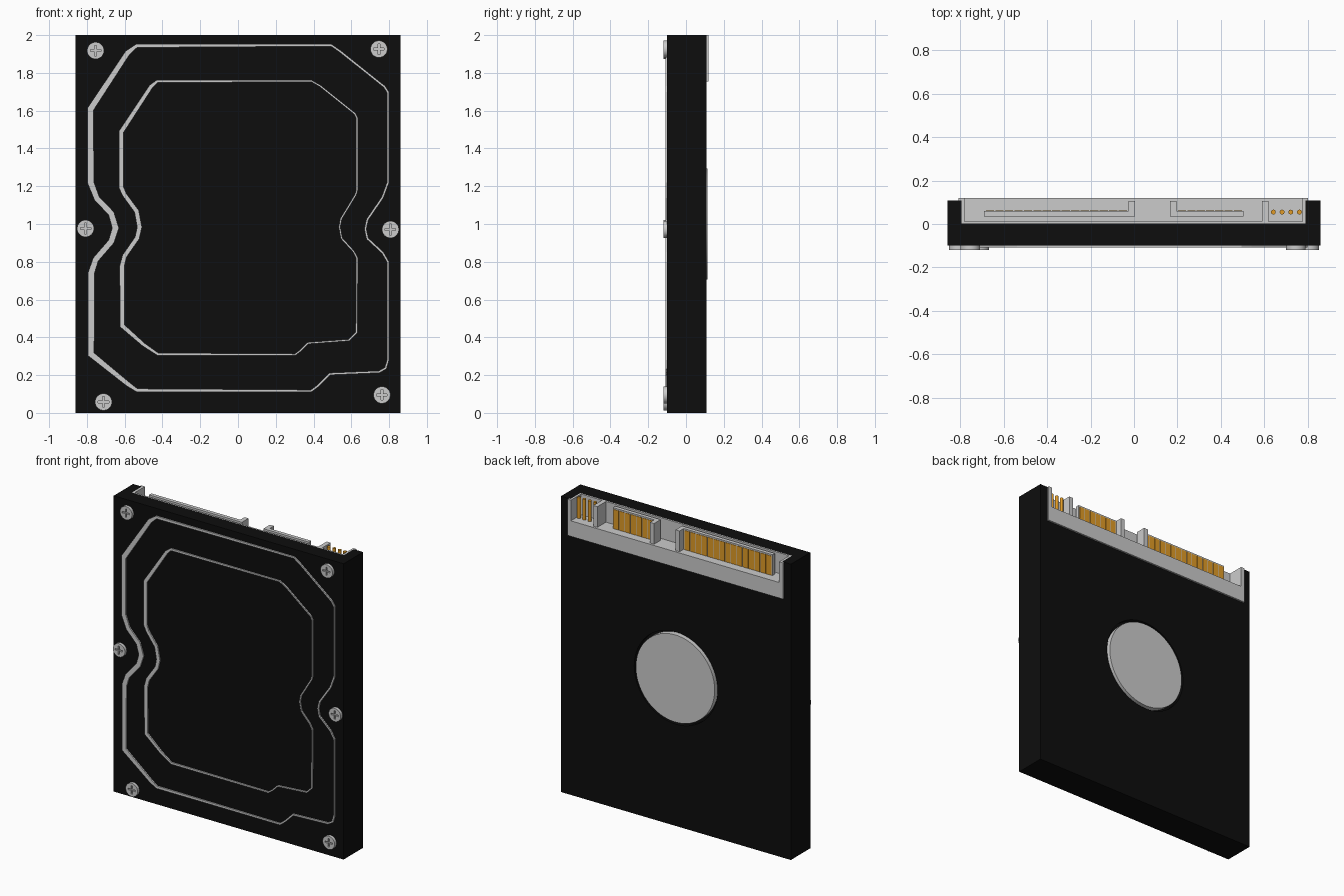
import bpy, bmesh, math
from mathutils import Vector

if "Cube" in bpy.data.objects:
    bpy.data.objects.remove(bpy.data.objects["Cube"])


def material(name, rgb):
    m = bpy.data.materials.new(name)
    m.diffuse_color = (*rgb, 1)
    m.use_nodes = True
    m.node_tree.nodes["Principled BSDF"].inputs["Base Color"].default_value = m.diffuse_color
    return m


BLACK = material("black_casing", (0.004, 0.004, 0.004))
GOLD = material("gold_contact", (0.75, 0.33, 0.02))


def finish(name, bm, mat=None):
    bmesh.ops.recalc_face_normals(bm, faces=bm.faces)
    me = bpy.data.meshes.new(name)
    bm.to_mesh(me)
    bm.free()
    ob = bpy.data.objects.new(name, me)
    bpy.context.collection.objects.link(ob)
    if mat:
        me.materials.append(mat)
    return ob


def add_box(bm, x0, x1, y0, y1, z0, z1):
    vs = bmesh.ops.create_cube(bm, size=1)["verts"]
    for v in vs:
        v.co = ((x0 + x1) / 2 + v.co.x * (x1 - x0),
                (y0 + y1) / 2 + v.co.y * (y1 - y0),
                (z0 + z1) / 2 + v.co.z * (z1 - z0))


def boxes(name, dims, mat=None):
    bm = bmesh.new()
    for d in dims:
        add_box(bm, *d)
    return finish(name, bm, mat)


def cylinder(name, loc, radius, depth, axis="Y", sides=32, mat=None):
    rot = (math.pi / 2, 0, 0) if axis == "Y" else (0, 0, 0)
    bpy.ops.mesh.primitive_cylinder_add(vertices=sides, radius=radius, depth=depth,
                                        location=loc, rotation=rot)
    ob = bpy.context.object
    ob.name = name
    if mat:
        ob.data.materials.append(mat)
    bpy.ops.object.shade_smooth_by_angle(angle=math.radians(30))
    return ob


def cut(ob, cutter):
    mod = ob.modifiers.new("cut", "BOOLEAN")
    mod.operation = "DIFFERENCE"
    mod.solver = "EXACT"
    mod.object = cutter
    bpy.context.view_layer.objects.active = ob
    bpy.ops.object.modifier_apply(modifier=mod.name)
    bpy.data.objects.remove(cutter, do_unlink=True)


# Casing with connector notch and round recess on the back
BACK = 0.108
casing = boxes("casing", [(-0.86, 0.86, -0.1, BACK, 0, 2)], BLACK)
cut(casing, boxes("notch_cutter", [(-0.795, 0.79, 0.003, 0.3, 1.77, 2.1)]))
cut(casing, cylinder("recess_cutter", (0, BACK, 1), 0.312, 0.06, sides=64))

# Spindle cover disc
cylinder("spindle_disc", (0, 0.094, 1), 0.295, 0.042, sides=64)


# Raised trim outlines on the lid, wider on the left side
def trim(name, pts, base, extra):
    pts = [Vector(p) for p in pts]
    n = len(pts)
    inner = []
    for i, p in enumerate(pts):
        a = (p - pts[i - 1]).normalized()
        b = (pts[(i + 1) % n] - p).normalized()
        t = (a + b).normalized()
        normal = Vector((-t.y, t.x))
        w = base + extra * max(0, normal.x)
        inner.append(p + normal * w / max(0.5, a.dot(t)))
    bm = bmesh.new()
    rings = [[bm.verts.new((p.x, y, p.y)) for p in ring]
             for ring, y in ((pts, -0.095), (pts, -0.109), (inner, -0.109), (inner, -0.095))]
    for k in range(4):
        r, s = rings[k], rings[(k + 1) % 4]
        for i in range(n):
            j = (i + 1) % n
            bm.faces.new((r[i], r[j], s[j], s[i]))
    return finish(name, bm)


OUTER = [(-.54, 1.952), (-.595, 1.915), (-.797, 1.614), (-.797, 1.217), (-.76, 1.127),
         (-.685, 1.048), (-.666, .979), (-.685, .915), (-.767, .82), (-.793, .746),
         (-.793, .302), (-.59, .143), (-.537, .111), (.389, .111), (.426, .138),
         (.489, .201), (.749, .212), (.786, .233), (.8, .28), (.8, .8), (.77, .852),
         (.69, .926), (.68, .974), (.69, 1.021), (.77, 1.138), (.8, 1.22), (.8, 1.698),
         (.78, 1.73), (.542, 1.92), (.495, 1.952)]
INNER = [(-.431, 1.762), (-.468, 1.735), (-.63, 1.492), (-.63, 1.19), (-.61, 1.148),
         (-.548, 1.063), (-.534, .984), (-.545, .931), (-.611, .836), (-.627, .778),
         (-.624, .455), (-.505, .354), (-.426, .304), (.304, .304), (.336, .328),
         (.373, .365), (.59, .381), (.632, .423), (.635, .82), (.616, .857),
         (.553, .926), (.542, .984), (.55, 1.026), (.627, 1.153), (.635, 1.18),
         (.635, 1.561), (.622, 1.587), (.437, 1.735), (.389, 1.762)]
trim("outer_trim", OUTER, 0.011, 0.023)
trim("inner_trim", INNER, 0.009, 0.016)

# Lid screws with cross recess
for i, (x, z) in enumerate([(-.754, 1.918), (.746, 1.926), (-.807, .976),
                            (.807, .971), (-.712, .058), (.762, .095)]):
    screw = cylinder(f"screw_{i + 1}", (x, -0.1075, z), 0.045, 0.025)
    for hw, hh in ((0.028, 0.005), (0.005, 0.028)):
        cut(screw, boxes("slot", [(x - hw, x + hw, -0.2, -0.108, z - hh, z + hh)]))

# Connector tray: back wall, base, side walls and outer flange
FLOOR = 1.86
boxes("connector_tray", [
    (-0.795, 0.79, 0.002, 0.012, 1.77, 2),
    (-0.795, 0.79, 0.004, 0.118, 1.77, FLOOR),
    (-0.795, -0.78, 0.004, 0.118, 1.77, 2),
    (0.777, 0.79, 0.004, 0.118, 1.77, 2),
    (-0.809, 0.802, BACK - 0.001, 0.12, 1.755, FLOOR),
    (-0.809, -0.78, BACK - 0.001, 0.12, FLOOR, 2),
    (0.777, 0.802, BACK - 0.001, 0.12, FLOOR, 2)])


# L-shaped tongues, each with a row of gold contacts
def tongue(name, x0, x1, key0, key1, p0, p1, count):
    boxes(name + "_tongue", [(x0, x1, 0.035, 0.06, FLOOR - 0.01, 2),
                             (key0, key1, 0.035, 0.105, FLOOR - 0.01, 2)])
    step = (p1 - p0) / count
    boxes(name + "_contacts",
          [(p0 + step * (i + 0.06), p0 + step * (i + 0.94), 0.05, 0.0625, FLOOR, 1.99)
           for i in range(count)], GOLD)


tongue("power", -0.69, 0.005, -0.025, 0.005, -0.685, -0.03, 15)
tongue("data", 0.165, 0.505, 0.165, 0.195, 0.2, 0.5, 7)

# Divider and jumper pins
boxes("divider", [(0.59, 0.62, 0.01, 0.105, FLOOR - 0.01, 2)])
for i in range(4):
    cylinder(f"jumper_pin_{i + 1}", (0.642 + 0.04 * i, 0.055, 1.925), 0.011, 0.15,
             axis="Z", sides=16, mat=GOLD)
